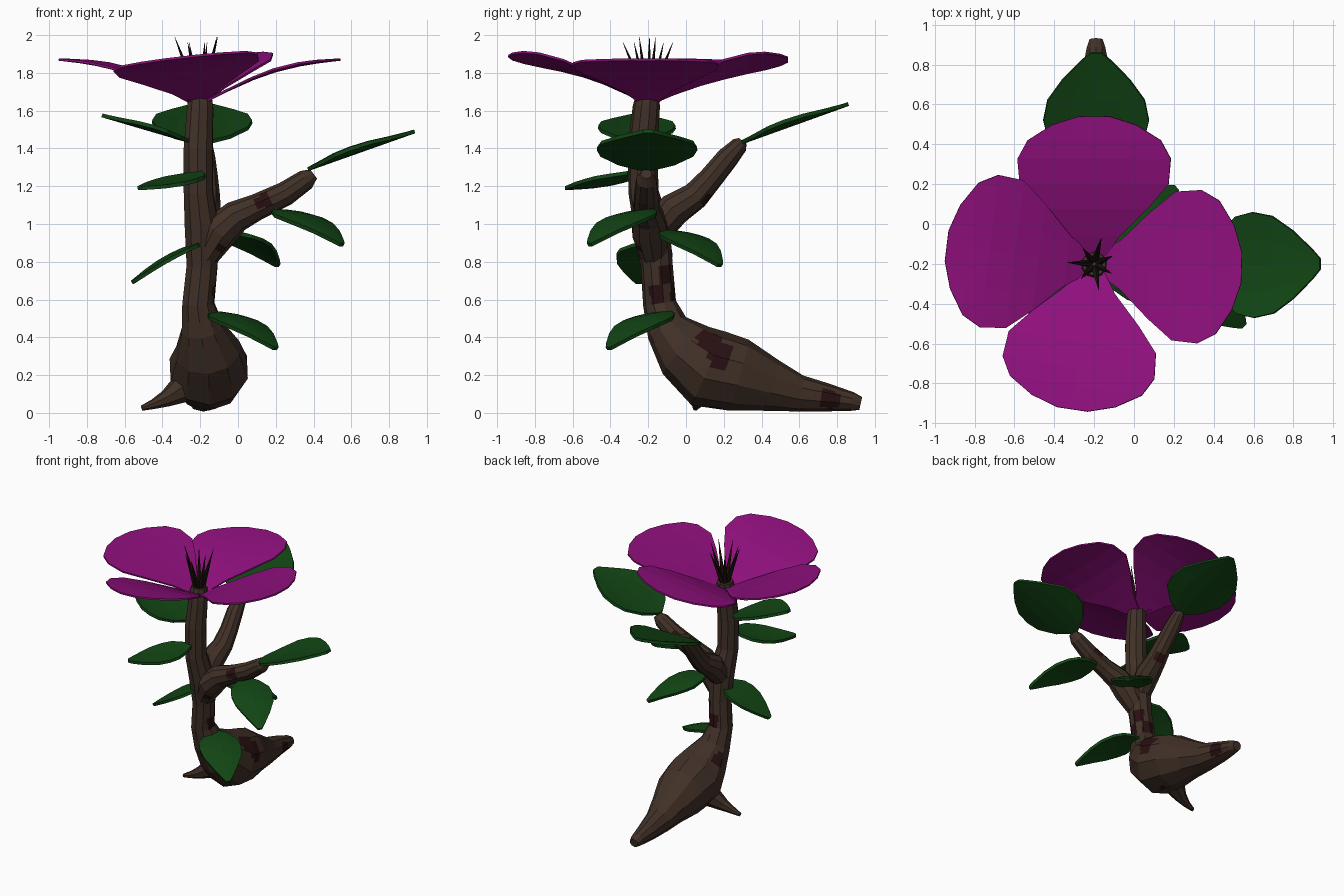
import bpy, bmesh, math
from mathutils import Vector, Quaternion

if "Cube" in bpy.data.objects:
    bpy.data.objects.remove(bpy.data.objects["Cube"])


def material(name, rgb):
    m = bpy.data.materials.new(name)
    m.diffuse_color = (*rgb, 1)
    m.use_nodes = True
    m.node_tree.nodes["Principled BSDF"].inputs["Base Color"].default_value = m.diffuse_color
    return m


BARK = material("brown bark", (0.052, 0.030, 0.020))
SPOT = material("dark red spot", (0.022, 0.005, 0.006))
LEAF = material("green leaf", (0.006, 0.060, 0.007))
PETAL = material("purple petal", (0.275, 0.005, 0.205))
STAMEN = material("black brown stamen", (0.012, 0.006, 0.004))

# Spot centres and radii on the bark
SPOTS = [(-.02, .12, .37, .07), (.01, .18, .31, .075), (-.11, .76, .07, .06),
         (-.12, -.16, .63, .045), (-.12, -.1, .74, .05), (.14, -.28, 1.13, .045),
         (-.09, -.24, .89, .03), (-.19, -.07, .64, .05), (-.15, .1, 1.13, .04),
         (-.31, .03, .4, .05), (.2, -.14, 1.17, .045), (-.13, .14, .02, .03)]


def finish(name, bm, mats):
    bmesh.ops.recalc_face_normals(bm, faces=bm.faces)
    me = bpy.data.meshes.new(name)
    bm.to_mesh(me)
    bm.free()
    for m in mats:
        me.materials.append(m)
    ob = bpy.data.objects.new(name, me)
    bpy.context.collection.objects.link(ob)
    return ob


def tube(name, path, sides=10):
    """Faceted tube through (x, y, z, radius) points, with spots by distance."""
    bm = bmesh.new()
    pts = [Vector(p[:3]) for p in path]
    rings, side, old = [], None, None
    for i, p in enumerate(pts):
        tan = (pts[min(i + 1, len(pts) - 1)] - pts[max(i - 1, 0)]).normalized()
        if side is None:
            side = tan.cross(Vector((.3, .2, 1))).normalized()
        else:
            side = old.rotation_difference(tan) @ side
        old = tan
        ring = []
        for k in range(sides):
            v = p + Quaternion(tan, math.tau * k / sides) @ side * path[i][3]
            v.z = max(v.z, 0.008)
            ring.append(bm.verts.new(v))
        rings.append(ring)
    for a, b in zip(rings, rings[1:]):
        for k in range(sides):
            j = (k + 1) % sides
            bm.faces.new((a[k], a[j], b[j], b[k]))
    bm.faces.new(rings[0])
    bm.faces.new(rings[-1])
    bmesh.ops.subdivide_edges(bm, edges=bm.edges[:], cuts=3, use_grid_fill=True)
    for f in bm.faces:
        c = f.calc_center_median()
        f.material_index = int(any((c - Vector(s[:3])).length < s[3] for s in SPOTS))
    return finish(name, bm, [BARK, SPOT])


def blade(name, base, tip, half, outline, mat, arch=0, cup=0, roll=0, thick=.015):
    """Leaf or petal: rows across a line from base to tip."""
    bm = bmesh.new()
    base, tip = Vector(base), Vector(tip)
    side = (tip - base).cross(Vector((0, 0, 1))).normalized()
    rows = []
    for t, w in outline:
        mid = base.lerp(tip, t) + Vector((0, 0, arch * math.sin(math.pi * t)))
        rows.append([])
        for k in (-1, -.5, 0, .5, 1):
            s = k * w
            v = mid + side * half * s
            v.z += cup * s * s + roll * s
            rows[-1].append(bm.verts.new(v))
    for a, b in zip(rows, rows[1:]):
        for k in range(4):
            bm.faces.new((a[k], a[k + 1], b[k + 1], b[k]))
    ob = finish(name, bm, [mat])
    mod = ob.modifiers.new("thickness", 'SOLIDIFY')
    mod.thickness, mod.offset = thick, 0
    return ob


# Root, swollen body and trunk in one sweep
tube("trunk_and_root", [
    (-.19, .925, .05, .035), (-.19, .88, .06, .05), (-.19, .75, .08, .075), (-.18, .6, .1, .1),
    (-.17, .45, .145, .14), (-.16, .28, .2, .195), (-.155, .12, .235, .215),
    (-.16, 0, .33, .175), (-.19, -.1, .45, .115), (-.21, -.14, .58, .088),
    (-.19, -.155, .78, .085), (-.19, -.18, .98, .095), (-.21, -.225, 1.17, .08),
    (-.21, -.23, 1.4, .08), (-.2, -.21, 1.62, .072), (-.2, -.2, 1.7, .06)])
tube("side_root", [(-.2, .12, .2, .12), (-.29, .1, .13, .08), (-.38, .07, .075, .045),
                   (-.45, .055, .045, .026), (-.51, .05, .025, .014)], 8)
# Two branches
tube("right_branch", [(-.18, -.17, .82, .07), (-.1, -.19, .96, .1), (-.01, -.2, 1.04, .085),
                      (.1, -.21, 1.09, .07), (.25, -.21, 1.16, .065),
                      (.36, -.21, 1.235, .055), (.4, -.21, 1.265, .03)])
tube("back_branch", [(-.19, -.17, .95, .08), (-.18, -.06, 1.08, .09), (-.17, .05, 1.15, .075),
                     (-.17, .13, 1.24, .065), (-.18, .22, 1.35, .06),
                     (-.18, .285, 1.42, .045), (-.18, .3, 1.44, .025)])

# Leaves: base, tip, half width, arch, cup
LEAF_SHAPE = [(0, .1), (.1, .55), (.25, .92), (.4, 1), (.58, .92), (.76, .64), (.93, .28), (1, .1)]
LEAVES = {
    "right_branch_leaf": ((.37, -.21, 1.29), (.935, -.2, 1.49), .265, 0, .03),
    "back_branch_leaf": ((-.19, .29, 1.43), (-.19, .86, 1.635), .265, 0, .03),
    "upper_left_leaf": ((-.26, -.26, 1.44), (-.72, -.26, 1.575), .205, 0, .02),
    "front_left_leaf": ((-.2, -.3, 1.27), (-.52, -.63, 1.19), .15, -.02, .01),
    "lower_left_leaf": ((-.19, -.2, .9), (-.56, -.25, .69), .15, .02, 0),
    "back_right_leaf": ((-.1, -.11, .96), (.21, .18, .78), .15, .05, -.02),
    "front_right_leaf": ((.2, -.18, 1.07), (.55, -.51, .89), .15, .05, -.02),
    "low_front_leaf": ((-.14, -.09, .53), (.2, -.41, .34), .15, .05, -.02),
}
for name, (base, tip, half, arch, cup) in LEAVES.items():
    blade(name, base, tip, half, LEAF_SHAPE, LEAF, arch, cup, thick=.02)

# Four overlapping petals: tip and roll
PETAL_SHAPE = [(0, .14), (.15, .33), (.35, .7), (.52, .97), (.7, 1), (.83, .87), (.94, .55), (1, .2)]
PETALS = {"back_petal": (-.2, .54, 1.87, .05), "left_petal": (-.94, -.11, 1.87, 0),
          "front_petal": (-.31, -.93, 1.88, -.045), "right_petal": (.54, -.22, 1.87, 0)}
for name, (x, y, z, roll) in PETALS.items():
    out = (Vector((x, y, 0)) - Vector((-.2, -.2, 0))).normalized() * .03
    blade(name, (-.2 + out.x, -.2 + out.y, 1.65), (x, y, z), .385, PETAL_SHAPE,
          PETAL, arch=.045, cup=.01, roll=roll, thick=.012)

# Thin stamens fanning from the flower centre
for i in range(7):
    a = math.tau * i / 7 + .4
    lean = .11 if i % 2 else .075
    d = Vector((math.cos(a) * lean, math.sin(a) * lean, .26 + .03 * (i % 3 == 0)))
    bm = bmesh.new()
    bmesh.ops.create_cone(bm, segments=5, radius1=.02, radius2=.001, depth=d.length, cap_ends=True)
    q = Vector((0, 0, 1)).rotation_difference(d.normalized())
    start = Vector((-.2 + math.cos(a) * .025, -.2 + math.sin(a) * .025, 1.7))
    for v in bm.verts:
        v.co = q @ v.co + start + d / 2
    finish(f"stamen_{i + 1}", bm, [STAMEN])
